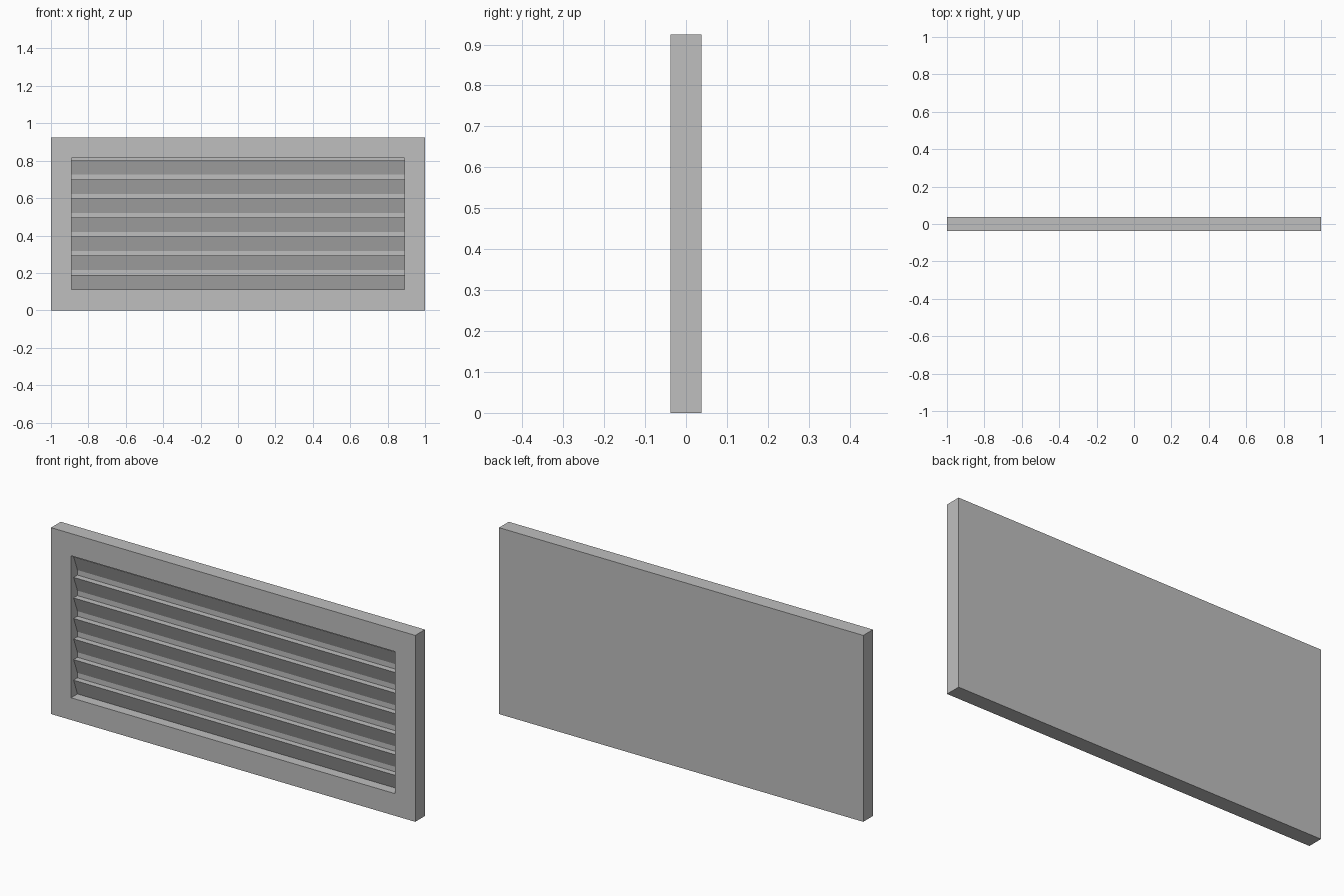
import bpy, bmesh

if "Cube" in bpy.data.objects:
    bpy.data.objects.remove(bpy.data.objects["Cube"])

W, D, H = 2.0, 0.076, 0.925      # overall size
BORDER = 0.11                    # frame width around the opening
FRONT, BACK = -D / 2 + 0.02, -D / 2 + 0.05   # blade lip and recess floor
SLATS, TOP, PITCH, DROP = 7, 0.802, 0.102, 0.077

grey = bpy.data.materials.new("grey")
grey.diffuse_color = (0.52, 0.52, 0.52, 1)
grey.use_nodes = True
grey.node_tree.nodes["Principled BSDF"].inputs["Base Color"].default_value = grey.diffuse_color


def finish(name, bm):
    mesh = bpy.data.meshes.new(name)
    bm.to_mesh(mesh)
    bm.free()
    mesh.materials.append(grey)
    obj = bpy.data.objects.new(name, mesh)
    bpy.context.collection.objects.link(obj)


# Frame: solid plate with a recessed opening, whose floor is the louvre panel
bm = bmesh.new()
bmesh.ops.create_cube(bm, size=1)
bmesh.ops.scale(bm, vec=(W, D, H), verts=bm.verts)
bmesh.ops.translate(bm, vec=(0, 0, H / 2), verts=bm.verts)
bm.normal_update()
front = min(bm.faces, key=lambda f: f.calc_center_median().y)
bmesh.ops.inset_region(bm, faces=[front], thickness=BORDER, use_even_offset=True)
floor = bmesh.ops.extrude_discrete_faces(bm, faces=[front])["faces"][0]
bmesh.ops.translate(bm, vec=(0, BACK + D / 2, 0), verts=floor.verts)
bmesh.ops.delete(bm, geom=[floor], context='FACES_ONLY')
bmesh.ops.recalc_face_normals(bm, faces=bm.faces)
finish("frame", bm)

# Louvre panel: sawtooth profile of flat ledges and undercut blades, swept across x
profile = [(BACK, H - BORDER)]
for i in range(SLATS):
    z = TOP - i * PITCH
    profile += [(BACK, z), (FRONT, z), (BACK, z - DROP)]
profile[-1] = (BACK, BORDER)
bm = bmesh.new()
half = W / 2 - BORDER
rows = [[bm.verts.new((x, y, z)) for x in (-half, half)] for y, z in profile]
for (a, b), (c, d) in zip(rows, rows[1:]):
    bm.faces.new((a, c, d, b))
finish("louvre_panel", bm)
